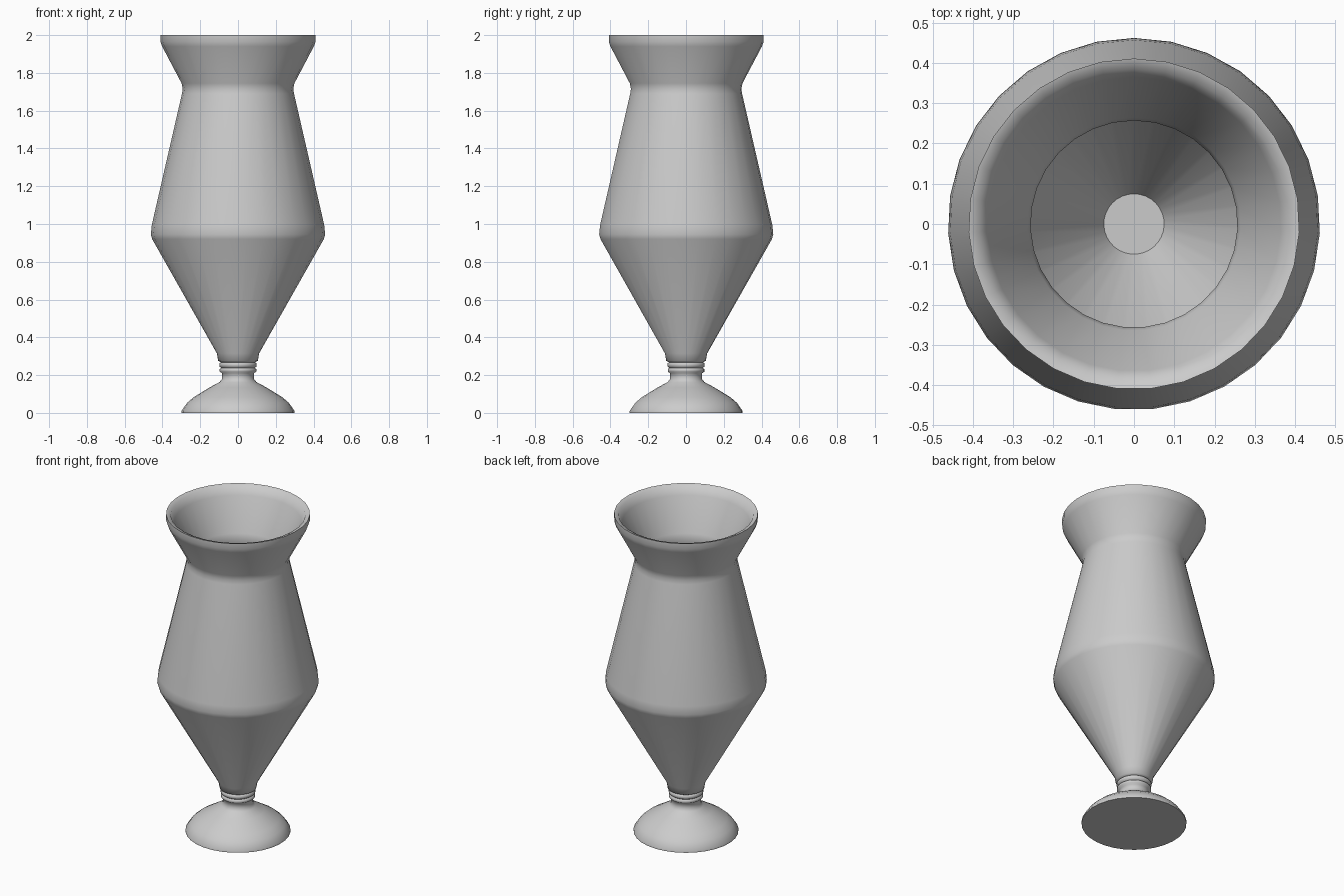
import bpy, bmesh, math

if "Cube" in bpy.data.objects:
    bpy.data.objects.remove(bpy.data.objects["Cube"])

SIDES = 31

# Half profile (radius, height): foot, ringed stem, bowl, flared rim
outer = [(0.30, 0.0), (0.30, 0.01), (0.27, 0.053), (0.235, 0.083), (0.15, 0.135),
         (0.098, 0.163), (0.086, 0.178), (0.085, 0.21), (0.097, 0.218),
         (0.097, 0.232), (0.089, 0.238), (0.099, 0.246), (0.099, 0.262),
         (0.091, 0.268), (0.105, 0.275), (0.112, 0.315),
         (0.455, 0.92), (0.462, 0.945), (0.457, 0.995),
         (0.297, 1.69), (0.293, 1.715), (0.299, 1.745),
         (0.402, 1.94), (0.411, 1.965), (0.411, 2.0)]

# Inside wall, from the rim lip down to the bowl floor
inner = [(0.385, 1.992), (0.365, 1.945), (0.265, 1.75), (0.257, 1.715), (0.262, 1.68),
         (0.42, 0.99), (0.424, 0.95), (0.415, 0.925), (0.075, 0.325)]


def lathe(name, profile):
    """Revolve a half profile around z and cap both ends."""
    bm = bmesh.new()
    rings = []
    for r, z in profile:
        ring = []
        for i in range(SIDES):
            a = math.pi / 2 + 2 * math.pi * i / SIDES
            ring.append(bm.verts.new((r * math.cos(a), r * math.sin(a), z)))
        rings.append(ring)
    for lo, hi in zip(rings, rings[1:]):
        for i in range(SIDES):
            j = (i + 1) % SIDES
            bm.faces.new((lo[i], lo[j], hi[j], hi[i]))
    bm.faces.new(rings[0][::-1])
    bm.faces.new(rings[-1])
    bmesh.ops.recalc_face_normals(bm, faces=bm.faces[:])
    mesh = bpy.data.meshes.new(name)
    bm.to_mesh(mesh)
    bm.free()
    obj = bpy.data.objects.new(name, mesh)
    bpy.context.collection.objects.link(obj)
    bpy.context.view_layer.objects.active = obj
    obj.select_set(True)
    bpy.ops.object.shade_smooth_by_angle(angle=math.radians(60))
    return obj


# Footed glass turned as one hollow piece
lathe("footed_glass", outer + inner)
